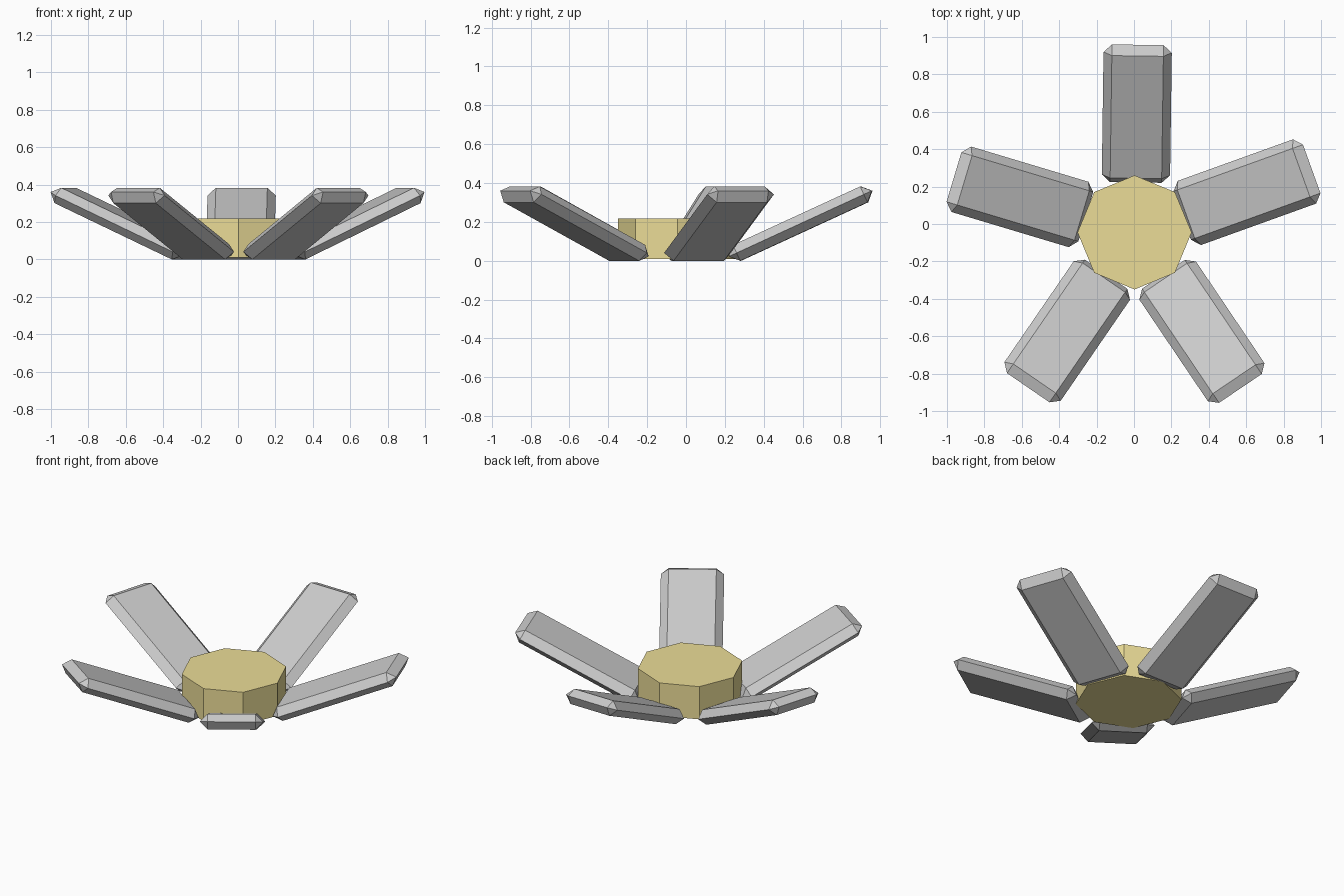
import bpy, bmesh
from math import radians

if "Cube" in bpy.data.objects:
    bpy.data.objects.remove(bpy.data.objects["Cube"])


def make_object(name, bm):
    mesh = bpy.data.meshes.new(name)
    bm.to_mesh(mesh)
    bm.free()
    obj = bpy.data.objects.new(name, mesh)
    bpy.context.collection.objects.link(obj)
    return obj


def petal(name, x, y, azimuth):
    # Chamfered slab: the chamfers meet in a ridge around the rim
    length, width, thick = 0.81, 0.365, 0.09
    bm = bmesh.new()
    bmesh.ops.create_cube(bm, size=1)
    bmesh.ops.scale(bm, vec=(length, width, thick), verts=bm.verts)
    bmesh.ops.bevel(bm, geom=bm.edges[:], offset=thick / 2 - 0.0002,
                    offset_type='OFFSET', segments=1, affect='EDGES')
    bmesh.ops.remove_doubles(bm, verts=bm.verts, dist=0.002)
    obj = make_object(name, bm)
    obj.location = (x, y, 0.191)
    obj.rotation_euler = (0, radians(-24.7), radians(azimuth))


# Five outward-leaning petals, slightly uneven in spacing
petal("petal_back", 0.015, 0.59, 89.2)
petal("petal_left", -0.61, 0.145, 163.3)
petal("petal_front_left", -0.357, -0.572, 235.5)
petal("petal_front_right", 0.363, -0.574, 304)
petal("petal_right", 0.604, 0.17, 19.8)

# Octagonal flower centre
bm = bmesh.new()
bmesh.ops.create_cone(bm, cap_ends=True, segments=8, radius1=0.305,
                      radius2=0.305, depth=0.208)
centre = make_object("flower_centre", bm)
centre.location = (0.003, -0.045, 0.114)
mat = bpy.data.materials.new("centre_yellow")
mat.diffuse_color = (0.83, 0.72, 0.31, 1)
mat.use_nodes = True
mat.node_tree.nodes["Principled BSDF"].inputs["Base Color"].default_value = mat.diffuse_color
centre.data.materials.append(mat)
